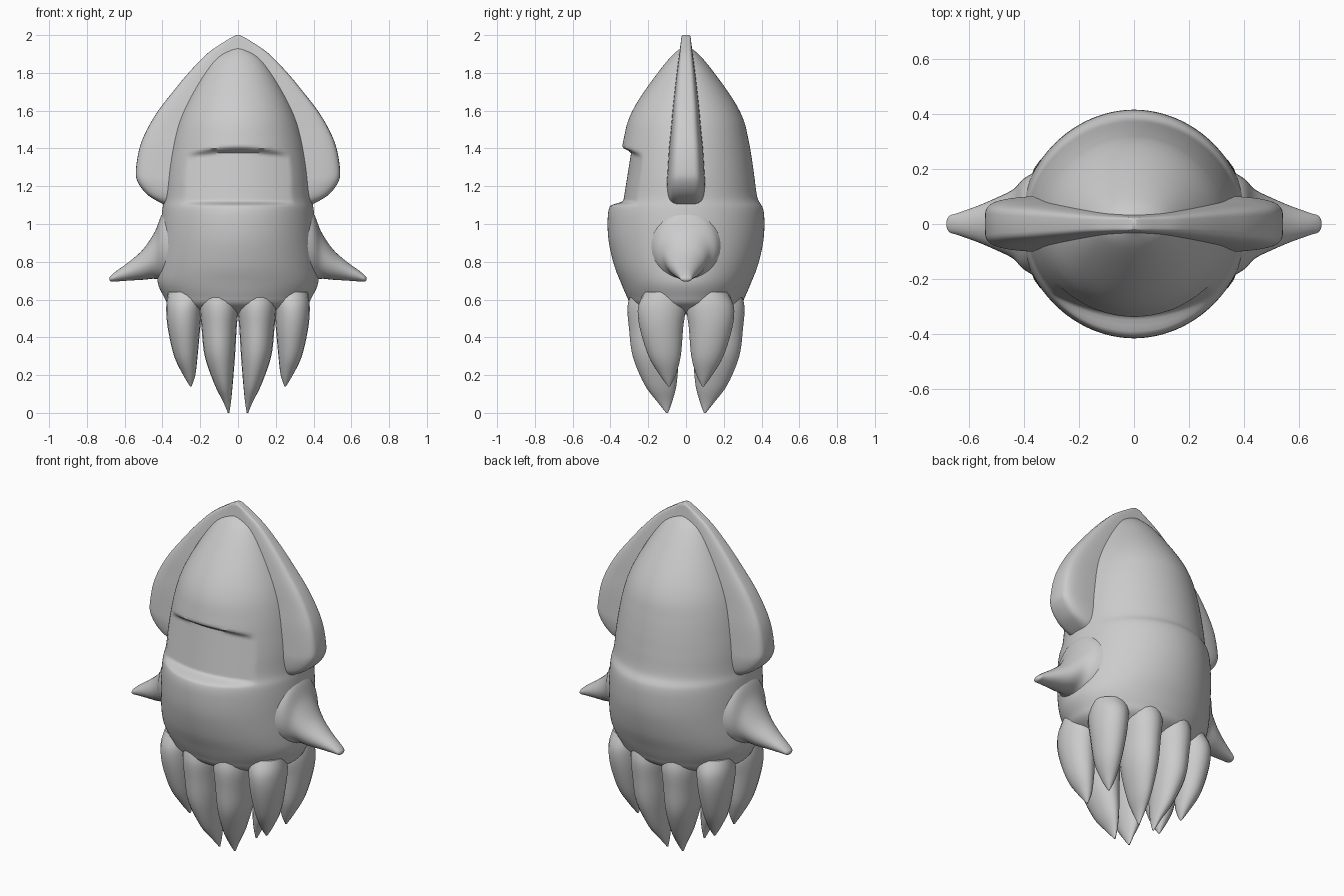
import bpy, bmesh, math
from mathutils import Vector

cube = bpy.data.objects.get("Cube")
if cube:
    bpy.data.objects.remove(cube)

skin = bpy.data.materials.new("grey_skin")
grey = (0.6, 0.6, 0.6, 1)
skin.use_nodes = True
skin.diffuse_color = grey
skin.node_tree.nodes["Principled BSDF"].inputs["Base Color"].default_value = grey


def spline(keys, steps):
    """Smooth interpolation through the key sections."""
    rows = []
    for i in range(len(keys) - 1):
        a, b, c, d = (Vector(keys[min(max(j, 0), len(keys) - 1)])
                      for j in range(i - 1, i + 3))
        for s in range(steps):
            t = s / steps
            rows.append(b + (c - a) * (t / 2)
                        + (a * 2 - b * 5 + c * 4 - d) * (t * t / 2)
                        + (b * 3 - a - c * 3 + d) * (t ** 3 / 2))
    return rows + [Vector(keys[-1])]


def loft(name, keys, power=2.0, sides=32, steps=5, place=None, angle=50):
    """Skin superellipse sections (level, centre u, centre v, radius u, radius v)."""
    bm = bmesh.new()
    rings = []
    for level, cu, cv, ru, rv in spline(keys, steps):
        ring = []
        for k in range(sides):
            a = 2 * math.pi * k / sides
            c, s = math.cos(a), math.sin(a)
            u = cu + ru * math.copysign(abs(c) ** (2 / power), c)
            v = cv + rv * math.copysign(abs(s) ** (2 / power), s)
            ring.append(bm.verts.new(place(u, v, level) if place else (u, v, level)))
        rings.append(ring)
    for low, high in zip(rings, rings[1:]):
        for k in range(sides):
            j = (k + 1) % sides
            bm.faces.new((low[k], low[j], high[j], high[k]))
    bm.faces.new(rings[0])
    bm.faces.new(rings[-1])
    bmesh.ops.recalc_face_normals(bm, faces=bm.faces)
    mesh = bpy.data.meshes.new(name)
    bm.to_mesh(mesh)
    bm.free()
    mesh.materials.append(skin)
    obj = bpy.data.objects.new(name, mesh)
    bpy.context.collection.objects.link(obj)
    bpy.ops.object.select_all(action="DESELECT")
    obj.select_set(True)
    bpy.context.view_layer.objects.active = obj
    bpy.ops.object.shade_smooth_by_angle(angle=math.radians(angle))


def ramp(value, start, end):
    t = min(max((value - start) / (end - start), 0), 1)
    return t * t * (3 - 2 * t)


def visor(x, y, z):
    """Push the front of the head back into a recessed face panel."""
    if y < 0:
        edge = 0.31 - 0.18 * max(z - 1.2, 0)
        top = 1.41 - 0.4 * x * x
        mask = (ramp(z, 1.095, 1.125) * (1 - ramp(z, top - 0.035, top))
                * (1 - ramp(abs(x), edge - 0.03, edge + 0.01)))
        floor = -0.335 + 0.16 * (z - 1.1) + 0.9 * x * x
        y += mask * max(floor - y, 0)
    return x, y, z


# Body and head
loft("body", [
    (0.52, 0, 0, 0.26, 0.20), (0.57, 0, 0, 0.36, 0.285),
    (0.62, 0, 0, 0.395, 0.315), (0.69, 0, 0, 0.425, 0.345),
    (0.78, 0, 0, 0.425, 0.38), (0.90, 0, 0, 0.415, 0.408),
    (1.00, 0, 0, 0.408, 0.415), (1.08, 0, 0, 0.40, 0.408),
    (1.14, 0, 0, 0.39, 0.378), (1.25, 0, 0, 0.38, 0.362),
    (1.35, 0, 0, 0.365, 0.348), (1.45, 0, 0, 0.345, 0.33),
    (1.55, 0, 0, 0.315, 0.305), (1.65, 0, 0, 0.27, 0.255),
    (1.78, 0, 0, 0.195, 0.165), (1.88, 0, 0, 0.12, 0.085),
    (1.93, 0, 0, 0.04, 0.03)],
    power=1.97, sides=128, steps=8, place=visor)

# Fin that runs over the crown and down both sides
loft("mantle_fin", [
    (1.09, 0, 0, 0.36, 0.07), (1.12, 0, 0, 0.425, 0.094),
    (1.16, 0, 0, 0.485, 0.102), (1.22, 0, 0, 0.53, 0.104),
    (1.28, 0, 0, 0.541, 0.10), (1.40, 0, 0, 0.522, 0.092),
    (1.50, 0, 0, 0.482, 0.082), (1.60, 0, 0, 0.422, 0.073),
    (1.70, 0, 0, 0.345, 0.062), (1.80, 0, 0, 0.262, 0.05),
    (1.90, 0, 0, 0.165, 0.036), (1.96, 0, 0, 0.08, 0.028),
    (1.99, 0, 0, 0.03, 0.024), (2.0, 0, 0, 0.008, 0.018)],
    power=5, sides=64)

for sx, side in ((1, "left"), (-1, "right")):
    # Pointed side arms, lofted outward along x
    loft(side + "_arm", [
        (0.34, 0, 0.88, 0.20, 0.22), (0.40, 0, 0.875, 0.165, 0.18),
        (0.44, 0, 0.835, 0.125, 0.125), (0.50, 0, 0.787, 0.095, 0.082),
        (0.57, 0, 0.753, 0.065, 0.052), (0.64, 0, 0.725, 0.04, 0.029),
        (0.67, 0, 0.712, 0.03, 0.017), (0.68, 0, 0.71, 0.012, 0.008)],
        place=lambda u, v, level: (sx * level, u, v))

    # Inner and outer tentacles, front and back
    for sy, end in ((1, "front"), (-1, "back")):
        def mirror(u, v, level):
            return sx * u, sy * v, level

        loft(f"{end}_{side}_inner_tentacle", [
            (0.64, 0.10, -0.19, 0.09, 0.10), (0.56, 0.10, -0.175, 0.102, 0.135),
            (0.45, 0.10, -0.168, 0.093, 0.134), (0.30, 0.096, -0.16, 0.08, 0.122),
            (0.15, 0.076, -0.135, 0.048, 0.085), (0.06, 0.058, -0.113, 0.021, 0.04),
            (0.0, 0.05, -0.10, 0.004, 0.005)], sides=20, place=mirror)
        loft(f"{end}_{side}_outer_tentacle", [
            (0.64, 0.27, -0.12, 0.10, 0.10), (0.56, 0.285, -0.128, 0.095, 0.126),
            (0.45, 0.286, -0.13, 0.086, 0.115), (0.30, 0.276, -0.113, 0.062, 0.085),
            (0.20, 0.258, -0.097, 0.032, 0.042), (0.14, 0.25, -0.09, 0.004, 0.005)],
            sides=20, place=mirror)
